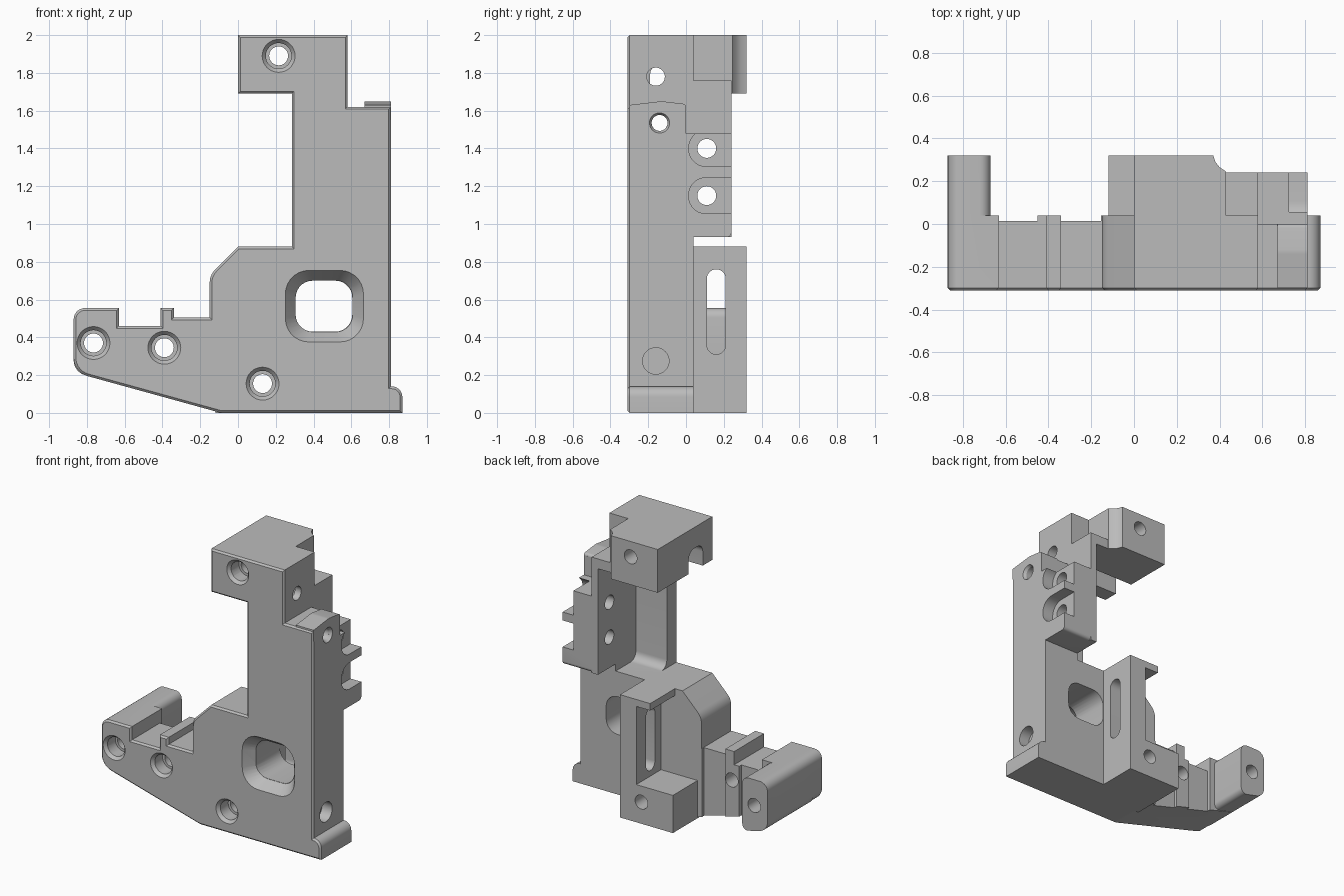
import bpy, bmesh, math
from mathutils import Vector

cube = bpy.data.objects.get("Cube")
if cube:
    bpy.data.objects.remove(cube, do_unlink=True)

grey = bpy.data.materials.new("machined_grey")
grey.use_nodes = True
colour = (0.5, 0.5, 0.5, 1)
grey.diffuse_color = colour
grey.node_tree.nodes["Principled BSDF"].inputs["Base Color"].default_value = colour

FRONT, BACK, PLATE = -0.31, 0.32, 0.04


def rounded(points, steps=7):
    """Replace each corner (u, v, radius) by a circular arc."""
    out = []
    for i, p in enumerate(points):
        b = Vector(p[:2])
        if len(p) < 3:
            out.append(b)
            continue
        d1 = (Vector(points[i - 1][:2]) - b).normalized()
        d2 = (Vector(points[(i + 1) % len(points)][:2]) - b).normalized()
        half = d1.angle(d2) / 2
        reach, w = p[2] / math.tan(half), math.sin(half)
        a, c = b + d1 * reach, b + d2 * reach
        for k in range(steps + 1):
            t = k / steps
            m = 2 * t * (1 - t) * w
            s = (1 - t) ** 2
            out.append((a * s + b * m + c * t * t) / (s + m + t * t))
    return out


def prism(name, points, axis, start, end, taper=1.0, chamfer=0.0):
    """Extrude an outline along an axis; taper scales the far end."""
    pts = rounded(points)
    mid = sum(pts, Vector((0, 0))) / len(pts)
    place = {"x": lambda u, v, d: (d, u, v),
             "y": lambda u, v, d: (u, d, v),
             "z": lambda u, v, d: (u, v, d)}[axis]
    bm = bmesh.new()
    near = [bm.verts.new(place(p.x, p.y, start)) for p in pts]
    far = []
    for p in pts:
        q = mid + (p - mid) * taper
        far.append(bm.verts.new(place(q.x, q.y, end)))
    face = bm.faces.new(near)
    bm.faces.new(far[::-1])
    for i in range(len(pts)):
        bm.faces.new((near[i], near[i - 1], far[i - 1], far[i]))
    bmesh.ops.recalc_face_normals(bm, faces=bm.faces)
    if chamfer:
        bmesh.ops.bevel(bm, geom=list(face.edges), offset=chamfer,
                        segments=1, affect="EDGES")
    mesh = bpy.data.meshes.new(name)
    bm.to_mesh(mesh)
    bm.free()
    mesh.materials.append(grey)
    ob = bpy.data.objects.new(name, mesh)
    bpy.context.collection.objects.link(ob)
    return ob


def rect(u0, u1, v0, v1, r=0):
    corners = [(u0, v0), (u1, v0), (u1, v1), (u0, v1)]
    return [c + (r,) for c in corners] if r else corners


def circle(u, v, r, n=32):
    return [(u + r * math.cos(math.tau * i / n), v + r * math.sin(math.tau * i / n))
            for i in range(n)]


tools = []


def combine(operation, *args, **kw):
    tool = prism(*args, **kw)
    tool.hide_render = True
    mod = body.modifiers.new(tool.name, "BOOLEAN")
    mod.operation, mod.object, mod.solver = operation, tool, "EXACT"
    tools.append(tool)


def add(*args, **kw):
    combine("UNION", *args, **kw)


def cut(*args, **kw):
    combine("DIFFERENCE", *args, **kw)


# Main plate with its stepped outline
outline = [
    (-0.87, 0.555, 0.06), (-0.63, 0.555), (-0.63, 0.46), (-0.41, 0.46),
    (-0.41, 0.555), (-0.34, 0.555), (-0.34, 0.505), (-0.15, 0.505),
    (-0.15, 0.73, 0.1), (0, 0.88), (0.285, 0.88), (0.285, 1.69), (0, 1.69),
    (0, 2), (0.58, 2), (0.58, 1.62), (0.81, 1.62), (0.81, 0.14),
    (0.87, 0.14, 0.055), (0.87, 0), (-0.09, 0, 0.1), (-0.87, 0.215, 0.1)]
body = prism("bracket_body", outline, "y", FRONT, PLATE, chamfer=0.012)

# Thin post, with a fillet where it meets the shelf
cut("post_relief", [(-0.19, 0.88, 0.06), (0.5, 0.88), (0.5, 1.69), (-0.19, 1.69)],
    "x", 0.2, 0.53)
cut("strip_relief", rect(0, 0.5, 1.48, 1.7), "x", 0.58, 0.9)
for x0, x1 in ((-0.63, -0.45), (-0.34, -0.155)):
    cut("arm_relief", rect(x0, x1, 0, 0.6), "y", 0.015, 0.2)

# Head block, its notch shelf and the hollow beneath
add("head", [(0, -0.2), (0.58, -0.2), (0.58, 0), (0.43, 0, 0.03), (0.43, 0.245),
             (0.40, 0.265), (0.38, 0.29), (0.37, BACK), (0, BACK)], "z", 1.69, 2)
add("notch_shelf", rect(0.3, 0.58, -0.1, 0.24), "z", 1.69, 1.76)
cut("head_hollow", [(-0.19, 1.6), (-0.03, 1.6), (-0.03, 1.85, 0.06),
                    (-0.19, 1.85, 0.06)], "x", -0.1, 0.53)

# Side column and finger block
add("side_column", rect(-0.1, 0.24, 0.93, 1.72), "x", 0.53, 0.58)
add("finger_block", [(-0.1, 0.93), (0.24, 0.93, 0.025), (0.24, 1.48), (-0.1, 1.48)],
    "x", 0.53, 0.81)
cut("finger_top_trim", rect(0, 0.5, 1.48, 1.6), "x", 0.58, 0.9)
for z in (1.15, 1.40):
    cut("finger_recess", rect(0.015, 0.5, z - 0.095, z + 0.095, 0.09), "x", 0.725, 0.9)
    cut("finger_hole", circle(0.11, z, 0.05), "x", 0.4, 0.9)

# Raised pad on top of the right strip
add("strip_pad", [(-0.3, 1.55), (0, 1.55), (0, 1.635, 0.02), (-0.13, 1.65, 0.1),
                  (-0.3, 1.63)], "x", 0.67, 0.81)

# Rear bar, slotted wall, lip and foot
add("rear_bar", [(-0.87, 0.555, 0.06), (-0.67, 0.555, 0.05), (-0.67, 0.165, 0.04),
                 (-0.87, 0.215, 0.08)], "y", -0.2, BACK)
add("foot", rect(-0.12, 0.3, 0, 0.27), "y", -0.1, BACK)
add("slotted_wall", rect(0.17, 0.3, 0, 0.88), "y", -0.1, BACK)
add("wall_lip", rect(0.06, 0.3, 0.83, 0.88), "y", -0.1, BACK)
cut("wall_slot", rect(0.11, 0.21, 0.31, 0.76, 0.0495), "x", 0.1, 0.4)

# Window with a sloped front edge
cut("window", rect(0.305, 0.605, 0.43, 0.70, 0.09), "y", -0.4, 0.1)
cut("window_slope", rect(0.25, 0.665, 0.375, 0.755, 0.125), "y", FRONT - 0.001, -0.23,
    taper=0.72)

# Counterbored front holes
for x, z in ((0.215, 1.89), (-0.765, 0.37), (-0.39, 0.345), (0.13, 0.155)):
    cut("bolt_hole", circle(x, z, 0.05), "y", -0.5, 0.5)
    cut("bolt_counterbore", circle(x, z, 0.068), "y", -0.4, -0.2)
    cut("bolt_chamfer", circle(x, z, 0.088), "y", FRONT - 0.001, -0.288, taper=0.77)

# Side holes
cut("strip_hole", circle(-0.14, 1.535, 0.042), "x", 0.4, 0.9)
cut("strip_hole_chamfer", circle(-0.14, 1.535, 0.054), "x", 0.811, 0.79, taper=0.78)
cut("head_side_hole", circle(-0.16, 1.78, 0.048), "x", 0.4, 0.7)
cut("blind_hole", circle(-0.16, 0.275, 0.07), "x", 0.73, 0.9)

# Bake the cuts and remove the helper shapes
graph = bpy.context.evaluated_depsgraph_get()
graph.update()
result = bpy.data.meshes.new_from_object(body.evaluated_get(graph))
body.modifiers.clear()
body.data = result
result.materials.clear()
result.materials.append(grey)
for tool in tools:
    bpy.data.objects.remove(tool, do_unlink=True)

bpy.ops.object.select_all(action="DESELECT")
body.select_set(True)
bpy.context.view_layer.objects.active = body
bpy.ops.object.shade_smooth_by_angle(angle=math.radians(25))
